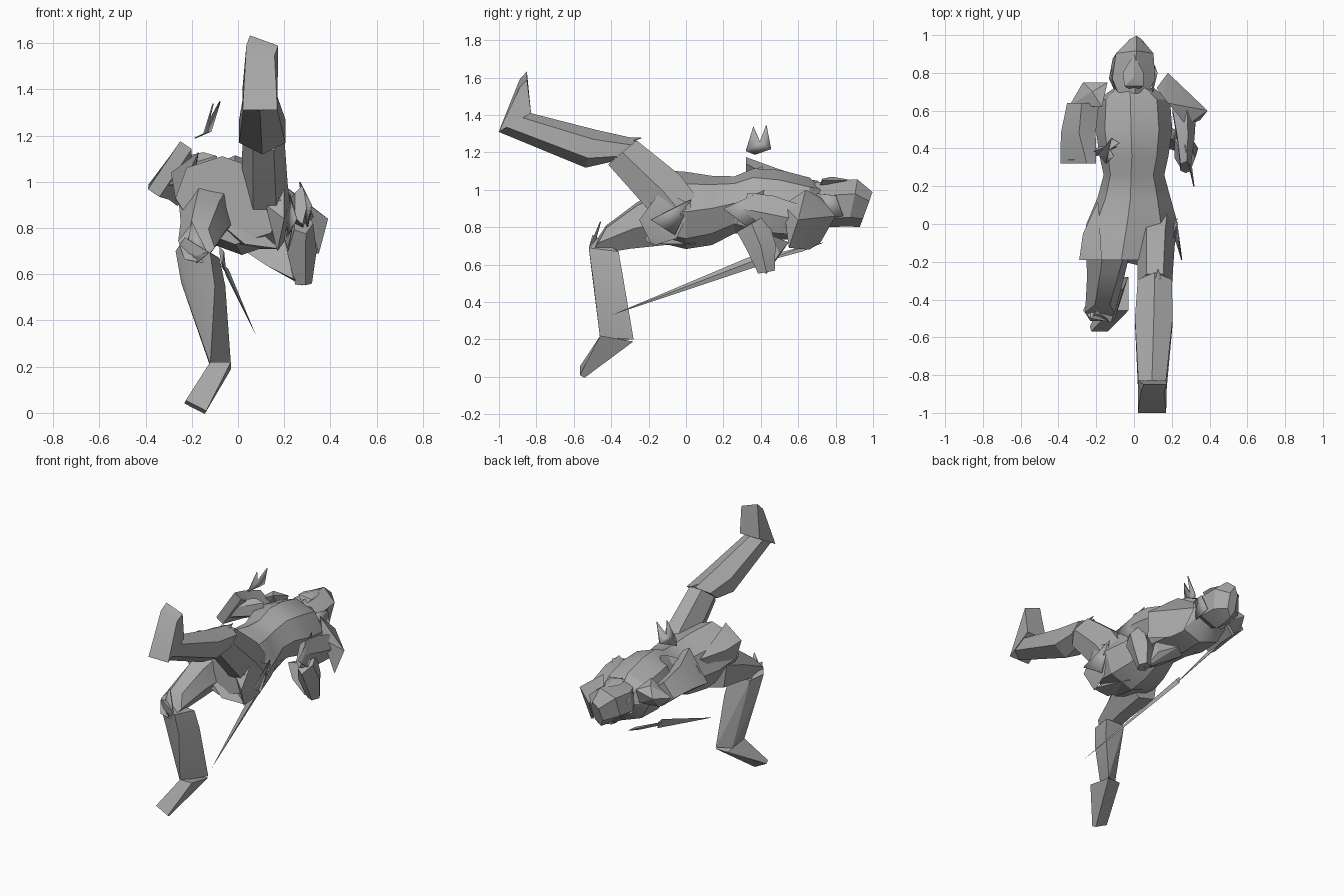
import bpy, bmesh, math
from mathutils import Matrix, Vector

steel = bpy.data.materials.new("grey_steel")
steel.diffuse_color = (0.4, 0.4, 0.4, 1)


def finish(name, bm):
    bmesh.ops.recalc_face_normals(bm, faces=bm.faces)
    me = bpy.data.meshes.new(name)
    bm.to_mesh(me)
    bm.free()
    me.materials.append(steel)
    ob = bpy.data.objects.new(name, me)
    bpy.context.collection.objects.link(ob)
    bpy.ops.object.select_all(action='DESELECT')
    ob.select_set(True)
    bpy.context.view_layer.objects.active = ob
    bpy.ops.object.shade_smooth_by_angle(angle=math.radians(25))
    return ob


def loft(name, rings, n=6, phase=0):
    """Each ring: x, y, z, half width, half depth, depth pitch, roll."""
    bm = bmesh.new()
    angs = [math.radians(phase) + math.tau * i / n for i in range(n)]
    mx = max(abs(math.cos(a)) for a in angs)
    my = max(abs(math.sin(a)) for a in angs)
    loops = []
    for x, y, z, w, d, pitch, roll in rings:
        rot = Matrix.Rotation(math.radians(roll), 3, 'Y')
        side = rot @ Vector((1, 0, 0))
        p = math.radians(pitch)
        deep = rot @ Vector((0, math.cos(p), math.sin(p)))
        loops.append([bm.verts.new(Vector((x, y, z)) + side * w * math.cos(a) / mx
                                   + deep * d * math.sin(a) / my) for a in angs])
    for a, b in zip(loops, loops[1:]):
        for i in range(n):
            j = (i + 1) % n
            bm.faces.new((a[i], a[j], b[j], b[i]))
    bm.faces.new(loops[0])
    bm.faces.new(loops[-1][::-1])
    return finish(name, bm)


def hull(name, pts):
    bm = bmesh.new()
    for p in pts:
        bm.verts.new(p)
    bmesh.ops.convex_hull(bm, input=bm.verts)
    return finish(name, bm)


def plate(name, pts):
    bm = bmesh.new()
    bm.faces.new([bm.verts.new(p) for p in pts])
    ob = finish(name, bm)
    ob.modifiers.new("thickness", 'SOLIDIFY').thickness = 0.006


# Torso: skirt hem, waist, chest and collar
loft("torso", [(-.04, -.19, .92, .22, .17, 90, 20), (-.01, 0, .89, .23, .185, 90, 20),
               (0, .14, .89, .18, .17, 90, 18), (0, .26, .92, .15, .14, 90, 18),
               (0, .36, .94, .17, .16, 90, 20), (0, .5, .92, .19, .17, 90, 20),
               (0, .66, .9, .18, .15, 90, 20), (0, .72, .92, .1, .09, 90, 10)], 8, 22.5)

# Helmet with raised visor plates
loft("helmet", [(-.01, .69, .94, .08, .10, 90, 8), (-.01, .77, .925, .115, .125, 90, 8),
                (-.005, .89, .93, .10, .13, 78, 8), (.005, .963, .895, .03, .10, 70, 5)], 6, 30)
hull("helmet_crest", [(0, .70, 1.0), (-.06, .80, 1.05), (.05, .80, 1.05), (-.05, .73, 1.06),
                      (.05, .73, 1.05), (0, .90, 1.05), (0, .78, 1.07)])
for s in (-1, 1):
    plate("cheek_guard", [(s * .10, .70, .98), (s * .125, .80, .97), (s * .11, .84, .86),
                          (s * .10, .72, .84)])

# Standing leg
loft("front_thigh", [(-.13, -.08, .87, .13, .15, 90, 15), (-.15, -.28, .81, .10, .12, 80, 10),
                     (-.18, -.47, .73, .08, .085, 60, 10)])
hull("front_shin", [(-.27, -.46, .70), (-.23, -.50, .76), (-.12, -.52, .69), (-.08, -.36, .67),
                    (-.23, -.37, .68), (-.055, -.34, .55), (-.245, -.43, .56), (-.10, -.50, .55),
                    (-.12, -.46, .21), (-.03, -.28, .20), (-.12, -.33, .20)])
loft("front_foot", [(-.075, -.37, .205, .045, .09, -10, 0),
                    (-.185, -.555, .025, .05, .015, -30, 27)], 4, 45)

# Raised leg
loft("rear_thigh", [(.12, -.02, .87, .11, .12, 50, 0), (.115, -.12, .99, .10, .125, 45, 0),
                    (.11, -.34, 1.20, .09, .10, 40, 0)])
loft("rear_shin", [(.11, -.33, 1.21, .09, .095, 40, 0), (.105, -.51, 1.22, .10, .105, 75, 0),
                   (.095, -.915, 1.36, .07, .10, 30, 0)], 6, 90)
loft("rear_foot", [(.095, -.915, 1.36, .075, .10, 30, 0),
                   (.105, -.87, 1.59, .065, .03, 50, 20)], 4, 45)

# Small knee spikes
plate("front_knee_spike", [(-.20, -.46, .83), (-.13, -.52, .69), (-.18, -.51, .65), (-.22, -.49, .73)])
plate("rear_knee_spike", [(.09, -.38, 1.28), (.13, -.24, 1.28), (.16, -.33, 1.25), (.12, -.42, 1.22)])

# Hip guards hanging from the waist
hull("left_hip_guard", [(-.29, -.19, 1.04), (-.17, -.19, 1.13), (-.27, -.05, 1.02), (-.19, .12, 1.0),
                        (-.27, -.16, .92), (-.22, 0, .9)])
hull("right_hip_guard", [(.20, -.25, .84), (.20, -.13, 1.0), (.23, .03, .92), (.20, -.05, .74),
                         (.17, -.18, .70), (.12, -.2, .9)])
plate("right_hip_spike", [(.22, .03, .95), (.25, -.19, .84), (.21, -.06, .76)])
hull("front_flap", [(-.10, -.19, .84), (.03, -.22, .73), (.18, -.18, .71), (.08, .05, .71),
                    (-.08, .05, .73), (.0, -.15, .87)])

# Left arm bent behind the back
hull("left_shoulder_pad", [(-.27, .75, .99), (-.14, .75, 1.02), (-.34, .63, .97), (-.17, .62, 1.06),
                           (-.22, .70, 1.05), (-.26, .66, .90), (-.15, .72, .92)])
loft("left_upper_arm", [(-.27, .64, .98, .06, .06, 90, -50), (-.295, .48, 1.02, .08, .055, 90, -53),
                        (-.295, .32, 1.055, .125, .03, 90, -56)], 4, 45)
loft("left_forearm", [(-.30, .34, 1.03, .05, .05, 90, -40), (-.22, .37, 1.05, .06, .06, 90, -40),
                      (-.13, .41, 1.08, .05, .05, 90, -40)], 5)
plate("left_hand_spikes", [(-.19, .37, 1.19), (-.15, .32, 1.21), (-.11, .36, 1.34), (-.13, .395, 1.26),
                           (-.08, .43, 1.35), (-.12, .455, 1.22)])

# Right arm hanging forward
hull("right_shoulder_pad", [(.18, .80, .86), (.12, .72, .96), (.39, .60, .84), (.35, .55, .69),
                            (.18, .64, 1.0), (.26, .66, .68), (.2, .72, .72), (.28, .52, .92)])
loft("right_upper_arm", [(.26, .60, .84, .07, .08, 80, 0), (.27, .45, .87, .05, .10, 80, 0),
                         (.27, .30, .90, .03, .09, 70, 0)], 5)
loft("right_forearm", [(.28, .35, .82, .045, .09, 30, 0), (.27, .40, .70, .07, .08, 10, 0),
                       (.28, .43, .56, .04, .045, 10, 0)], 5)
plate("right_elbow_spike", [(.27, .42, 1.0), (.32, .20, .90), (.30, .36, .78)])
hull("right_hand", [(.03, .50, .70), (.12, .42, .64), (.24, .38, .58), (.22, .50, .66), (.1, .55, .72),
                    (.28, .43, .55), (.2, .45, .76)])

# Sword carried under the body
hull("sword_blade", [(.08, -.40, .33), (-.07, .36, .65), (-.05, .38, .59), (-.04, .36, .62)])
hull("sword_grip", [(-.07, .36, .63), (-.05, .36, .60), (-.08, .62, .69), (-.06, .62, .67),
                    (-.08, .74, .72), (-.06, .64, .70)])
